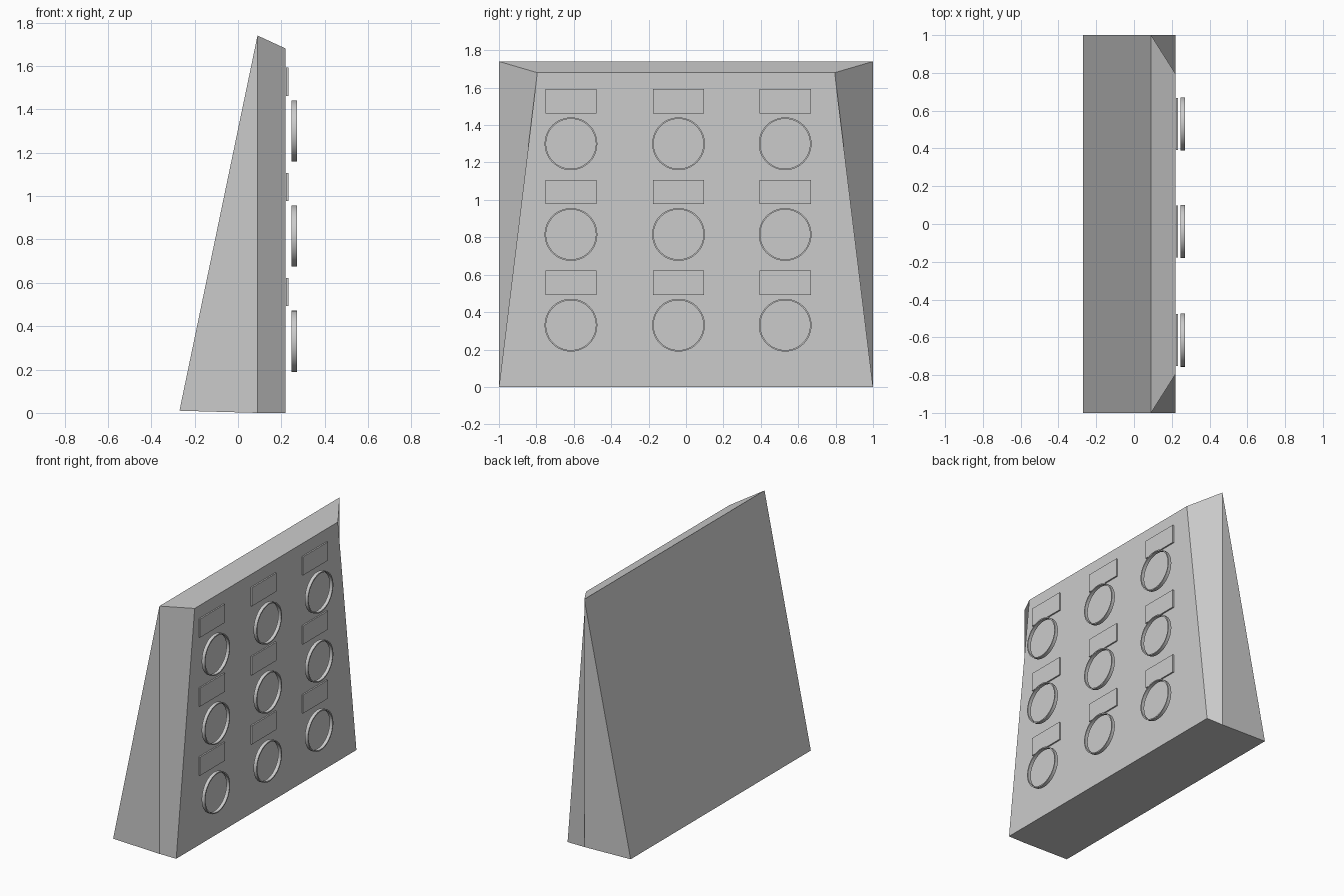
import bpy, bmesh, math
from mathutils import Matrix, Vector

default = bpy.data.objects.get("Cube")
if default:
    bpy.data.objects.remove(default, do_unlink=True)

BACK, RIDGE, PANEL = -0.27, 0.09, 0.22
ROWS = {"lower": 0.33, "middle": 0.815, "upper": 1.30}
COLUMNS = {"right": -0.615, "centre": -0.04, "left": 0.53}


def add_object(name, bm):
    bmesh.ops.recalc_face_normals(bm, faces=bm.faces)
    mesh = bpy.data.meshes.new(name)
    bm.to_mesh(mesh)
    bm.free()
    obj = bpy.data.objects.new(name, mesh)
    bpy.context.collection.objects.link(obj)
    return obj


# Wedge housing: upright front panel, chamfered sides and top, sloping back
def build_housing():
    bm = bmesh.new()
    sides = []
    for s in (-1, 1):
        points = {
            "back": (BACK, s, 0.01),
            "foot": (RIDGE, s, 0),
            "peak": (RIDGE, s, 1.74),
            "panel_foot": (PANEL, s, 0),
            "panel_top": (PANEL, s * 0.795, 1.68),
        }
        side = {k: bm.verts.new(p) for k, p in points.items()}
        bm.faces.new([side[k] for k in ("back", "foot", "peak")])
        bm.faces.new([side[k] for k in ("foot", "panel_foot", "panel_top", "peak")])
        sides.append(side)
    a, b = sides
    outline = ["back", "foot", "panel_foot", "panel_top", "peak"]
    for k, n in zip(outline, outline[1:] + outline[:1]):
        bm.faces.new((a[k], a[n], b[n], b[k]))
    return add_object("housing", bm)


# Thin label plate lying on the panel
def build_plate(name, y, z):
    bm = bmesh.new()
    bmesh.ops.create_cube(bm, size=1)
    bmesh.ops.scale(bm, vec=(0.01, 0.275, 0.13), verts=bm.verts)
    bmesh.ops.translate(bm, vec=(PANEL + 0.007, y, z), verts=bm.verts)
    return add_object(name, bm)


# Thin open ring standing just off the panel
def build_ring(name, y, z, outer=0.141, inner=0.133):
    bm = bmesh.new()
    profile = [(0.247, outer), (0.271, outer), (0.271, inner), (0.247, inner)]
    verts = [bm.verts.new((x, r, 0)) for x, r in profile]
    edges = [bm.edges.new((verts[i - 1], verts[i])) for i in range(len(verts))]
    bmesh.ops.spin(bm, geom=verts + edges, cent=(0, 0, 0), axis=(1, 0, 0),
                   angle=math.tau, steps=48, use_merge=True)
    bmesh.ops.remove_doubles(bm, verts=bm.verts, dist=0.0001)
    bm.transform(Matrix.Translation(Vector((0, y, z))))
    return add_object(name, bm)


build_housing()
rings = []
for row, z in ROWS.items():
    for column, y in COLUMNS.items():
        rings.append(build_ring(f"ring_{row}_{column}", y, z))
        build_plate(f"label_plate_{row}_{column}", y, z + 0.227)

# Smooth the round walls, keep the rims sharp
bpy.ops.object.select_all(action="DESELECT")
for ring in rings:
    ring.select_set(True)
bpy.context.view_layer.objects.active = rings[0]
bpy.ops.object.shade_smooth_by_angle(angle=math.radians(30))
